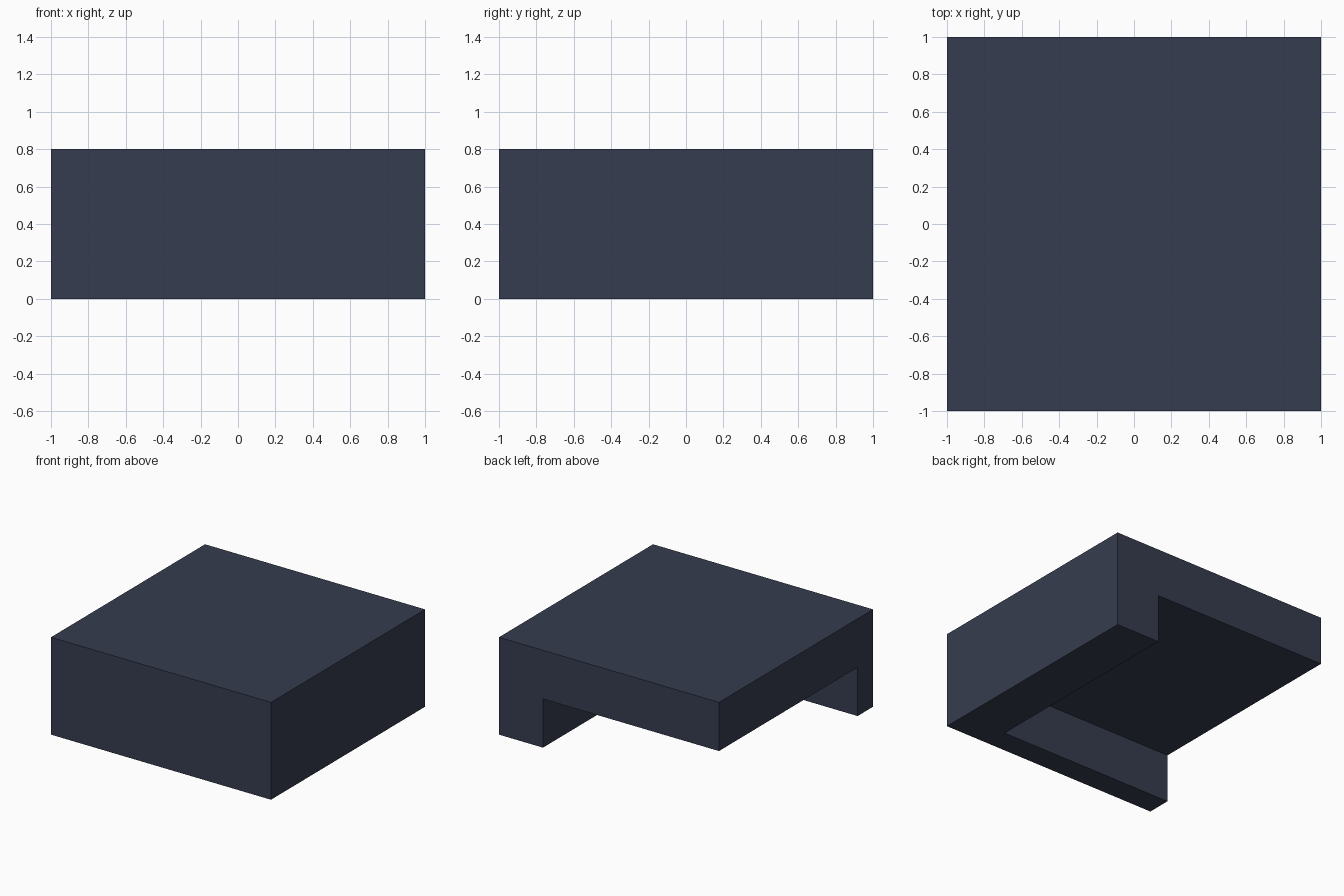
import bpy
import bmesh
from mathutils import Matrix, Vector

cube = bpy.data.objects.get("Cube")
if cube:
    bpy.data.objects.remove(cube, do_unlink=True)

HALF = 1.0          # half of the square footprint
HEIGHT = 0.8
UNDERSIDE = 0.4     # height of the raised underside
SIDE_WALL = 0.4     # thickness of the wall on the +x side
FRONT_WALL = 0.2    # thickness of the wall on the front side

# Single slate colour
slate = bpy.data.materials.new("dark slate blue")
colour = (0.037, 0.046, 0.08, 1.0)
slate.diffuse_color = colour
slate.use_nodes = True
slate.node_tree.nodes["Principled BSDF"].inputs["Base Color"].default_value = colour

# Top slab
bm = bmesh.new()
thickness = HEIGHT - UNDERSIDE
centre = Matrix.Translation((0, 0, UNDERSIDE + thickness / 2))
bmesh.ops.create_cube(bm, size=1, matrix=centre @ Matrix.Diagonal((2 * HALF, 2 * HALF, thickness, 1)))

# Cut along the inner faces of the two walls
inner_x = HALF - SIDE_WALL
inner_y = -HALF + FRONT_WALL
for point, normal in (((inner_x, 0, 0), (1, 0, 0)), ((0, inner_y, 0), (0, 1, 0))):
    bmesh.ops.bisect_plane(bm, geom=bm.verts[:] + bm.edges[:] + bm.faces[:],
                           plane_co=point, plane_no=normal)

# Pull the L-shaped part of the underside down to the ground
bm.normal_update()
wall_faces = []
for face in bm.faces:
    c = face.calc_center_median()
    if face.normal.z < -0.9 and (c.x > inner_x or c.y < inner_y):
        wall_faces.append(face)
result = bmesh.ops.extrude_face_region(bm, geom=wall_faces)
bmesh.ops.delete(bm, geom=[f for f in wall_faces if f.is_valid], context='FACES')
verts = [g for g in result["geom"] if isinstance(g, bmesh.types.BMVert)]
bmesh.ops.translate(bm, vec=Vector((0, 0, -UNDERSIDE)), verts=verts)

# Merge coplanar faces into clean flat sides
bmesh.ops.dissolve_limit(bm, angle_limit=0.01, verts=bm.verts[:], edges=bm.edges[:])
bmesh.ops.recalc_face_normals(bm, faces=bm.faces[:])

mesh = bpy.data.meshes.new("corner_block")
bm.to_mesh(mesh)
bm.free()
mesh.materials.append(slate)
block = bpy.data.objects.new("corner_block", mesh)
bpy.context.collection.objects.link(block)
